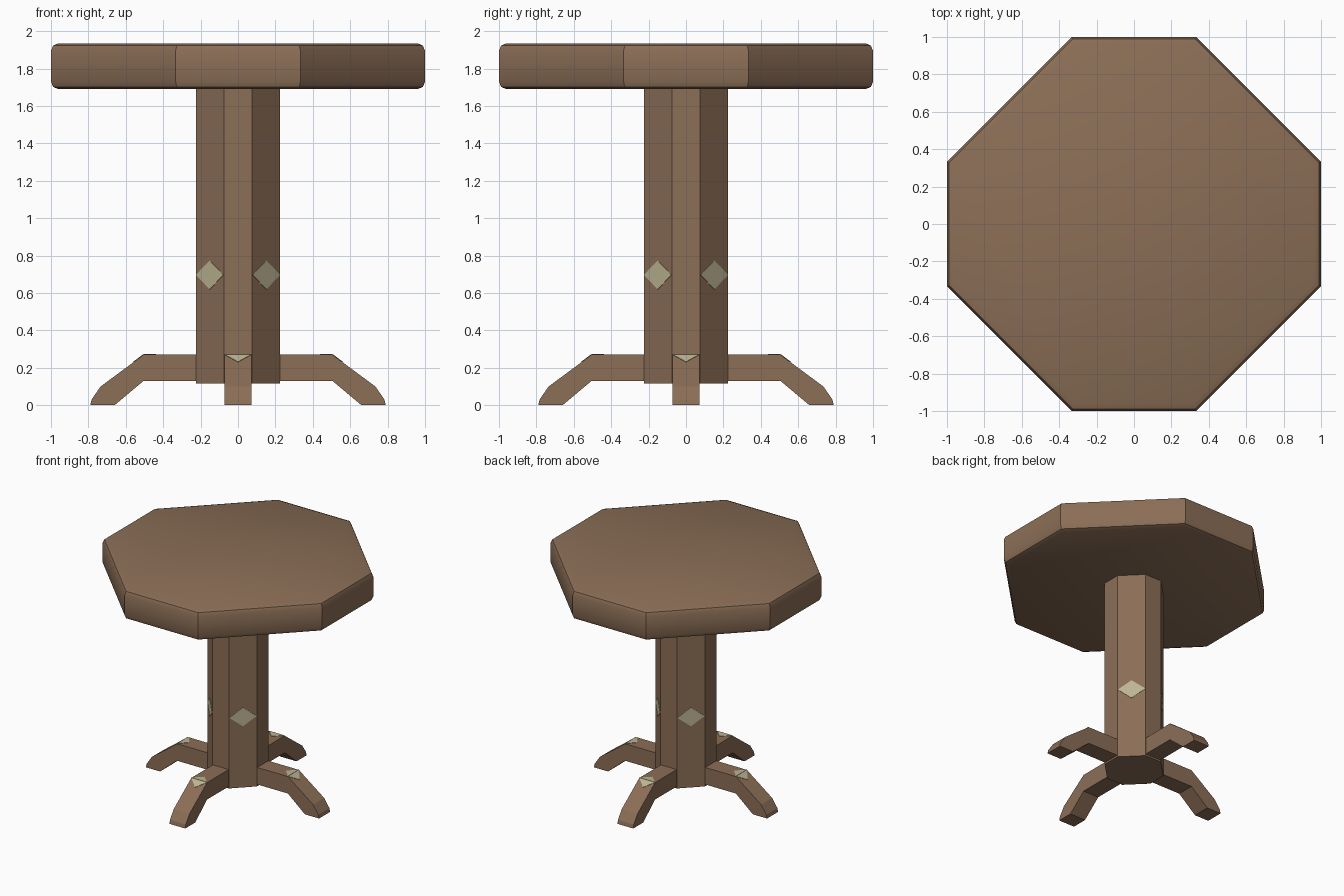
import bpy
import bmesh
from math import radians
from mathutils import Matrix, Vector

cube = bpy.data.objects.get("Cube")
if cube:
    bpy.data.objects.remove(cube, do_unlink=True)


def material(name, colour):
    mat = bpy.data.materials.new(name)
    mat.use_nodes = True
    mat.diffuse_color = colour
    bsdf = next(n for n in mat.node_tree.nodes if n.type == 'BSDF_PRINCIPLED')
    bsdf.inputs["Base Color"].default_value = colour
    return mat


wood = material("brown wood", (0.26, 0.157, 0.094, 1))
inlay = material("pale green inlay", (0.51, 0.46, 0.295, 1))


def extrude(name, outline, depth, mat, matrix=Matrix()):
    """Extrude a closed outline along its own z axis, then place it."""
    bm = bmesh.new()
    face = bm.faces.new([bm.verts.new((x, y, 0)) for x, y in outline])
    new = bmesh.ops.extrude_face_region(bm, geom=[face])["geom"]
    bmesh.ops.translate(bm, vec=(0, 0, depth),
                        verts=[v for v in new if isinstance(v, bmesh.types.BMVert)])
    bmesh.ops.transform(bm, matrix=matrix, verts=bm.verts)
    bmesh.ops.recalc_face_normals(bm, faces=bm.faces)
    mesh = bpy.data.meshes.new(name)
    bm.to_mesh(mesh)
    bm.free()
    mesh.materials.append(mat)
    obj = bpy.data.objects.new(name, mesh)
    bpy.context.collection.objects.link(obj)
    return obj


def octagon(r):
    """A square with each corner cut off at a third of its side."""
    t = r / 3
    return [(t, -r), (r, -t), (r, t), (t, r), (-t, r), (-r, t), (-r, -t), (-t, -r)]


def frame(x_axis, y_axis, origin):
    """Matrix with the given in-plane axes and origin."""
    x, y = Vector(x_axis).normalized(), Vector(y_axis).normalized()
    m = Matrix((x, y, x.cross(y))).transposed().to_4x4()
    m.translation = origin
    return m


# Table top with rounded rims
top = extrude("table_top", octagon(1.0), 0.245, wood, Matrix.Translation((0, 0, 1.69)))
bm = bmesh.new()
bm.from_mesh(top.data)
rims = [e for e in bm.edges if abs(e.verts[0].co.z - e.verts[1].co.z) < 0.01]
bmesh.ops.bevel(bm, geom=rims, offset=0.04, segments=2, profile=0.5, affect='EDGES')
bm.to_mesh(top.data)
bm.free()
bpy.context.view_layer.objects.active = top
top.select_set(True)
bpy.ops.object.shade_smooth_by_angle(angle=radians(30))
top.select_set(False)

# Column
extrude("column", octagon(0.225), 1.6, wood, Matrix.Translation((0, 0, 0.115)))

# Legs, column inlays and leg inlays, one set per quarter turn
leg_profile = [(0.2, 0.13), (0.505, 0.13), (0.66, 0), (0.79, 0), (0.783, 0.03),
               (0.735, 0.1), (0.505, 0.27), (0.2, 0.27)]
half_width, plate = 0.072, 0.003
diamond = [(0.104, 0), (0, 0.077), (-0.104, 0), (0, -0.077)]
triangle = [(0, half_width), (0, -half_width), (0.067, 0)]

for i, side in enumerate(("left", "back", "right", "front")):
    turn = Matrix.Rotation(radians(90 * i), 4, 'Z')
    extrude(f"{side}_leg", leg_profile, half_width * 2, wood,
            turn @ frame((1, 0, 0), (0, 0, 1), (0, half_width, 0)))
    extrude(f"{side}_column_inlay", diamond, plate, inlay,
            turn @ frame((-1, 1, 0), (0, 0, 1), (0.15, 0.15, 0.697)))
    extrude(f"{side}_leg_inlay_upper", triangle, plate, inlay,
            turn @ frame((-1, 0, 0), (0, -1, 0), (0.505, 0, 0.27)))
    extrude(f"{side}_leg_inlay_lower", triangle, plate, inlay,
            turn @ frame((0.23, 0, -0.17), (0, 1, 0), (0.505, 0, 0.27)))
